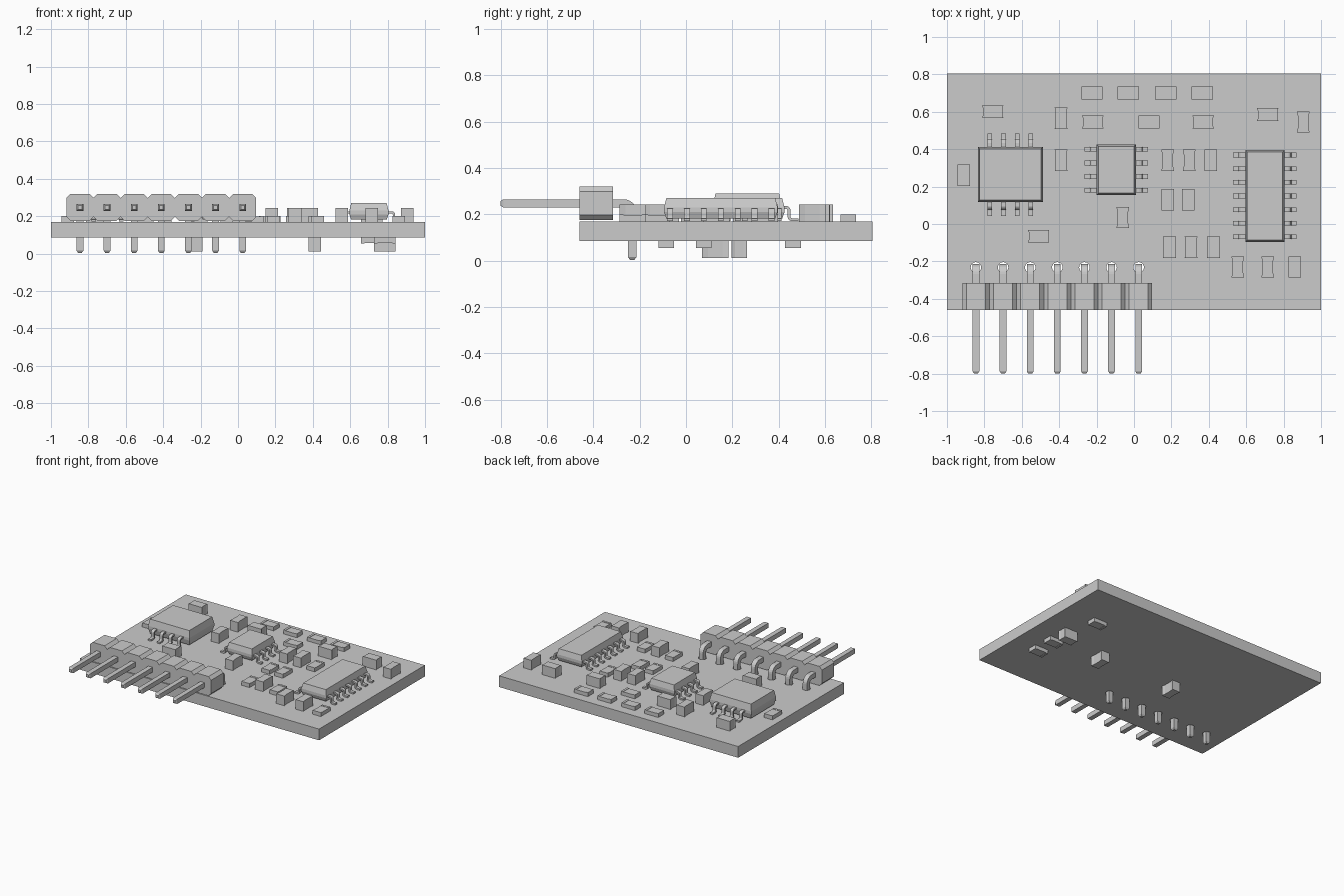
import bpy, bmesh, math
from mathutils import Vector, Matrix

cube = bpy.data.objects.get("Cube")
if cube:
    bpy.data.objects.remove(cube, do_unlink=True)

grey = bpy.data.materials.new("plain_grey")
grey.use_nodes = True
colour = (0.6, 0.6, 0.6, 1)
grey.diffuse_color = colour
grey.node_tree.nodes["Principled BSDF"].inputs["Base Color"].default_value = colour

TOP, UNDER = 0.17, 0.085      # board faces
PIN_Y, PIN_Z = -0.232, 0.247  # centre lines of the bent pins
PITCH = 0.145
PIN_XS = [-0.845 + PITCH * i for i in range(7)]


def finish(name, bm):
    bmesh.ops.recalc_face_normals(bm, faces=bm.faces)
    mesh = bpy.data.meshes.new(name)
    bm.to_mesh(mesh)
    bm.free()
    mesh.materials.append(grey)
    obj = bpy.data.objects.new(name, mesh)
    bpy.context.collection.objects.link(obj)
    return obj


def box(bm, x0, x1, y0, y1, z0, z1):
    place = Matrix.Translation(((x0 + x1) / 2, (y0 + y1) / 2, (z0 + z1) / 2))
    size = Matrix.Diagonal((x1 - x0, y1 - y0, z1 - z0, 1))
    bmesh.ops.create_cube(bm, size=1, matrix=place @ size)


def loft(bm, rings):
    """Join rings of points with quads and close both ends."""
    loops = [[bm.verts.new(p) for p in ring] for ring in rings]
    n = len(loops[0])
    for a, b in zip(loops, loops[1:]):
        for i in range(n):
            j = (i + 1) % n
            bm.faces.new((a[i], a[j], b[j], b[i]))
    bm.faces.new(loops[0][::-1])
    bm.faces.new(loops[-1])


def strip(bm, path, width, thick, origin, out, taper=1):
    """Sweep a flat section along a path of (distance, height) pairs."""
    out = Vector(out)
    side = out.cross(Vector((0, 0, 1)))
    pts = [Vector(p) for p in path]
    rings = []
    for i, p in enumerate(pts):
        d0 = (p - pts[i - 1]).normalized() if i else None
        d1 = (pts[i + 1] - p).normalized() if i < len(pts) - 1 else None
        d = ((d0 or d1) + (d1 or d0)).normalized()
        miter = 1 / max(0.5, d.dot(d0 or d1))
        scale = taper if d0 is None or d1 is None else 1
        n = Vector((-d.y, d.x)) * thick / 2 * miter * scale
        ring = []
        for s, t in ((-1, -1), (1, -1), (1, 1), (-1, 1)):
            q = p + n * t
            ring.append(Vector(origin) + out * q.x + side * (s * width / 2 * scale)
                        + Vector((0, 0, q.y)))
        rings.append(ring)
    loft(bm, rings)


def arc(cx, cz, r, start, end, steps):
    return [(cx + r * math.cos(a), cz + r * math.sin(a)) for a in
            (math.radians(start + (end - start) * i / steps) for i in range(steps + 1))]


# Circuit board with drilled pin holes
bm = bmesh.new()
box(bm, -1, 1, -0.46, 0.805, UNDER, TOP)
board = finish("circuit_board", bm)
bm = bmesh.new()
for x in PIN_XS:
    bmesh.ops.create_cone(bm, cap_ends=True, segments=24, radius1=0.028, radius2=0.028,
                          depth=0.4, matrix=Matrix.Translation((x, PIN_Y, TOP)))
drill = finish("hole_cutter", bm)
drill.hide_render = True
cut = board.modifiers.new("holes", 'BOOLEAN')
cut.object, cut.operation, cut.solver = drill, 'DIFFERENCE', 'EXACT'
drilled = bpy.data.meshes.new_from_object(
    board.evaluated_get(bpy.context.evaluated_depsgraph_get()))
board.modifiers.clear()
board.data = drilled
bpy.data.objects.remove(drill, do_unlink=True)

# Header housing: a row of chamfered blocks
bm = bmesh.new()
h, c, z0, z1 = PITCH / 2, 0.022, 0.175, 0.32
outline = [(-h + c, z0), (h - c, z0), (h, z0 + c), (h, z1 - c),
           (h - c, z1), (-h + c, z1), (-h, z1 - c), (-h, z0 + c)]
for x in PIN_XS:
    loft(bm, [[(x + px, y, pz) for px, pz in outline] for y in (-0.46, -0.315)])
finish("header_housing", bm)

# Bent header pins with tapered tips
bm = bmesh.new()
r = 0.036
path = ([(-0.8, PIN_Z), (-0.788, PIN_Z)]
        + arc(PIN_Y - r, PIN_Z - r, r, 90, 0, 6)
        + [(PIN_Y, 0.016), (PIN_Y, 0.004)])
for x in PIN_XS:
    strip(bm, path, 0.036, 0.036, (x, 0, 0), (0, 1, 0), taper=0.55)
finish("header_pins", bm)


def chip(name, x0, x1, y0, y1, top, count, pitch, along_x, reach):
    """Moulded body with sloped sides and two rows of gull-wing leads."""
    bm = bmesh.new()
    mid = TOP + (top - TOP) * 0.5
    rings = []
    for inset, z in ((0.01, TOP + 0.012), (0, mid - 0.01), (0, mid + 0.01), (0.01, top)):
        rings.append([(x0 + inset, y0 + inset, z), (x1 - inset, y0 + inset, z),
                      (x1 - inset, y1 - inset, z), (x0 + inset, y1 - inset, z)])
    loft(bm, rings)
    finish(name + "_body", bm)

    bm = bmesh.new()
    bmesh.ops.create_circle(bm, cap_ends=True, segments=16, radius=0.012,
                            matrix=Matrix.Translation((x0 + 0.04, y1 - 0.04, top + 0.001)))
    finish(name + "_marker", bm)

    bm = bmesh.new()
    cx, cy = (x0 + x1) / 2, (y0 + y1) / 2
    half = (y1 - y0 if along_x else x1 - x0) / 2
    low, bend = TOP + 0.007, 0.012
    knee = half + reach * 0.45
    path = ([(half - 0.02, mid)] + arc(knee - bend, mid - bend, bend, 90, 0, 3)
            + arc(knee + bend, low + bend, bend, 180, 270, 3) + [(half + reach, low)])
    for i in range(count):
        shift = (i - (count - 1) / 2) * pitch
        for s in (-1, 1):
            if along_x:
                strip(bm, path, 0.025, 0.012, (cx + shift, cy, 0), (0, s, 0))
            else:
                strip(bm, path, 0.025, 0.012, (cx, cy + shift, 0), (s, 0, 0))
    finish(name + "_leads", bm)


chip("wide_chip", -0.835, -0.487, 0.117, 0.412, 0.29, 4, 0.073, True, 0.073)
chip("small_chip", -0.2, 0.01, 0.155, 0.425, 0.27, 4, 0.073, False, 0.065)
chip("long_chip", 0.595, 0.805, -0.095, 0.395, 0.27, 7, 0.073, False, 0.065)


def capacitor(bm, x, y, upright, base, height):
    """Tall block whose left and right sides curve inwards."""
    hx, hy = (0.034, 0.057) if upright else (0.057, 0.034)
    rows = [(-1, 0), (-0.55, 0.005), (0.55, 0.005), (1, 0)]
    ring = [(x + hx - d, y + t * hy) for t, d in rows]
    ring += [(x - hx + d, y + t * hy) for t, d in reversed(rows)]
    loft(bm, [[(px, py, z) for px, py in ring] for z in (base, base + height)])


def resistor(bm, x, y, upright, base, height):
    """Thin slab with slightly raised end terminals."""
    def part(u0, u1, v, z0, z1):
        if upright:
            box(bm, x - v, x + v, y + u0, y + u1, z0, z1)
        else:
            box(bm, x + u0, x + u1, y - v, y + v, z0, z1)
    part(-0.04, 0.04, 0.034, *sorted((base, base + height * 0.92)))
    for s in (-1, 1):
        part(*sorted((s * 0.057, s * 0.04)), 0.034, *sorted((base, base + height)))


def scatter(name, build, spots, upright, base, height):
    bm = bmesh.new()
    for x, y in spots:
        build(bm, x, y, upright, base, height)
    finish(name, bm)


# Small parts on the upper face
scatter("capacitors_across", capacitor, [(-0.755, 0.6), (-0.22, 0.545), (0.37, 0.545),
        (0.715, 0.585), (-0.51, -0.065)], False, TOP, 0.073)
scatter("capacitors_upright", capacitor, [(-0.39, 0.565), (0.905, 0.545), (-0.39, 0.34),
        (0.18, 0.34), (0.295, 0.34), (-0.06, 0.035), (0.305, -0.125), (0.555, -0.23),
        (0.715, -0.23)], True, TOP, 0.073)
scatter("resistors_across", resistor, [(-0.225, 0.7), (-0.03, 0.7), (0.17, 0.7),
        (0.365, 0.7), (0.08, 0.545)], False, TOP, 0.03)
scatter("resistors_upright", resistor, [(0.41, 0.34), (-0.91, 0.26), (0.18, 0.13),
        (0.29, 0.13), (0.19, -0.125), (0.425, -0.125), (0.86, -0.23)], True, TOP, 0.03)

# Small parts on the lower face
scatter("lower_capacitors_upright", capacitor, [(-0.225, 0.127), (0.41, 0.127)],
        True, UNDER, -0.073)
scatter("lower_capacitor_across", capacitor, [(0.785, 0.23)], False, UNDER, -0.073)
scatter("lower_resistors", resistor, [(0.785, -0.085), (0.785, 0.077), (0.715, 0.462)],
        False, UNDER, -0.03)
